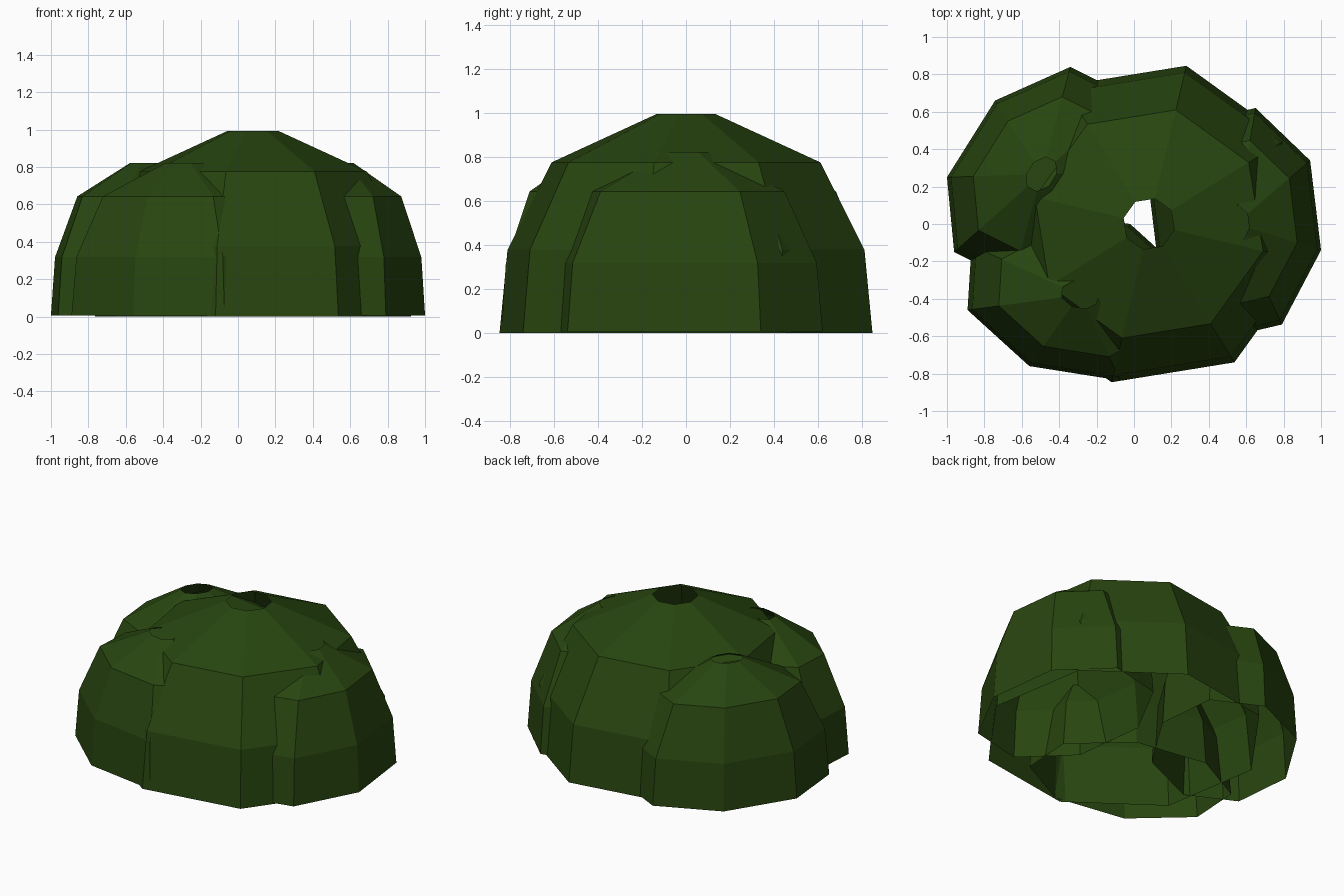
import bpy, bmesh, math

if "Cube" in bpy.data.objects:
    bpy.data.objects.remove(bpy.data.objects["Cube"])

# one flat leaf colour
leaf = bpy.data.materials.new("dark leaf green")
leaf.diffuse_color = (0.021, 0.060, 0.005, 1)
leaf.use_nodes = True
leaf.node_tree.nodes["Principled BSDF"].inputs["Base Color"].default_value = leaf.diffuse_color

SIDES = 8
# (radius factor, height factor) of the open dome profile
PROFILE = [(1.0, 0.0), (0.957, 0.381), (0.721, 0.780), (0.16, 1.0)]


def leaf_dome(name, centre, u, v, base, top):
    """Eight-sided dome, open above and below; u and v are half-axes a quarter turn apart."""
    bm = bmesh.new()
    rings = []
    for r, h in PROFILE:
        ring = []
        for i in range(SIDES):
            a = 2 * math.pi * i / SIDES
            c, s = r * math.cos(a), r * math.sin(a)
            ring.append(bm.verts.new((centre[0] + u[0] * c + v[0] * s,
                                      centre[1] + u[1] * c + v[1] * s,
                                      base + (top - base) * h)))
        rings.append(ring)
    for lo, hi in zip(rings, rings[1:]):
        for i in range(SIDES):
            j = (i + 1) % SIDES
            bm.faces.new((lo[i], lo[j], hi[j], hi[i]))
    mesh = bpy.data.meshes.new(name)
    bm.to_mesh(mesh)
    bm.free()
    mesh.materials.append(leaf)
    ob = bpy.data.objects.new(name, mesh)
    bpy.context.collection.objects.link(ob)
    return ob


# large middle clump
leaf_dome("bush_main_clump", (0.08, 0.0), (0.2, 0.846), (-0.846, 0.2), 0.0, 0.993)
# three smaller stretched clumps around it
leaf_dome("bush_back_left_clump", (-0.495, 0.267), (0.155, 0.573), (-0.505, -0.017), 0.007, 0.822)
leaf_dome("bush_right_clump", (0.543, 0.0), (0.457, -0.14), (0.107, 0.62), 0.007, 0.822)
leaf_dome("bush_front_left_clump", (-0.29, -0.38), (-0.6, -0.08), (0.218, -0.457), 0.007, 0.822)
